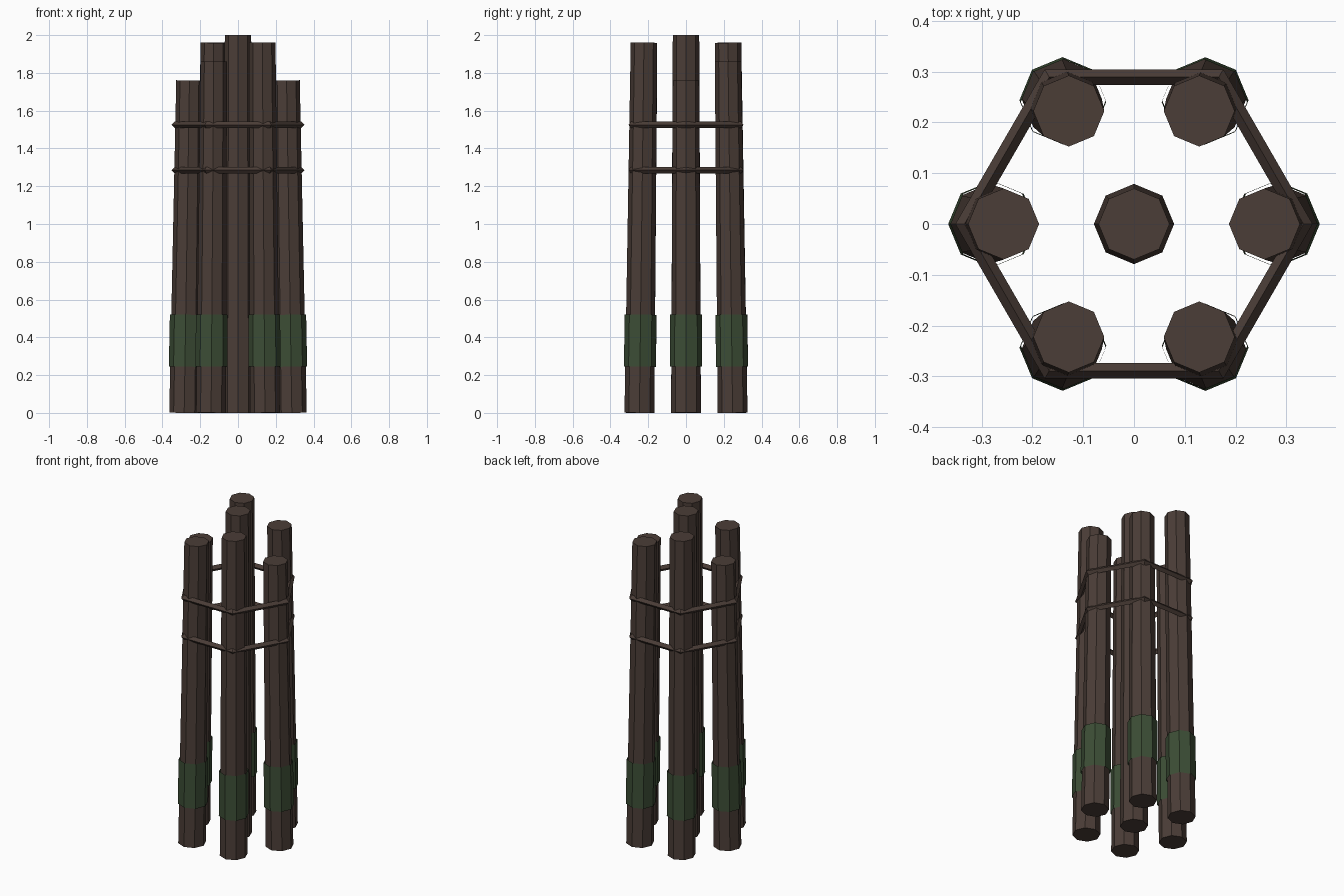
import bpy, bmesh
from math import sin, cos, pi, radians
from mathutils import Vector, Matrix

cube = bpy.data.objects.get("Cube")
if cube:
    bpy.data.objects.remove(cube, do_unlink=True)


def material(name, rgb):
    m = bpy.data.materials.new(name)
    m.use_nodes = True
    m.diffuse_color = (*rgb, 1)
    m.node_tree.nodes["Principled BSDF"].inputs["Base Color"].default_value = (*rgb, 1)
    return m


wood = material("dark_timber", (0.07, 0.047, 0.038))
weed = material("green_algae", (0.045, 0.075, 0.036))


def tube(name, start, end, r1, r2, sides, mat, caps=True):
    """Tapered prism running from start to end."""
    axis = end - start
    turn = Vector((0, 0, 1)).rotation_difference(axis).to_matrix().to_4x4()
    bm = bmesh.new()
    bmesh.ops.create_cone(bm, cap_ends=caps, segments=sides, radius1=r1, radius2=r2,
                          depth=axis.length,
                          matrix=Matrix.Translation((start + end) / 2) @ turn)
    mesh = bpy.data.meshes.new(name)
    bm.to_mesh(mesh)
    bm.free()
    mesh.materials.append(mat)
    obj = bpy.data.objects.new(name, mesh)
    bpy.context.collection.objects.link(obj)


def polar(radius, angle, z):
    return Vector((radius * cos(angle), radius * sin(angle), z))


# Upright centre pile
tube("centre_pile", Vector((0, 0, 0)), Vector((0, 0, 2)), 0.079, 0.07, 8, wood)

# Six raking piles, each with an open algae sleeve near the waterline
for i in range(6):
    a = i * pi / 3
    top = 1.76 + 0.1 * (i % 3)
    foot, head = polar(0.285, a, 0), polar(0.257, a, top)
    tube(f"outer_pile_{i + 1}", foot, head, 0.079, 0.07, 8, wood)
    tube(f"algae_band_{i + 1}", foot.lerp(head, 0.245 / top), foot.lerp(head, 0.52 / top),
         0.085, 0.084, 8, weed, caps=False)


# Hexagonal lashings with a diamond cross-section
def lashing(name, z):
    bpy.ops.mesh.primitive_torus_add(major_segments=6, minor_segments=4, major_radius=0.334,
                                     minor_radius=0.018, location=(0, 0, z))
    ring = bpy.context.object
    ring.name = name
    ring.data.materials.append(wood)
    for p in ring.data.polygons:
        p.use_smooth = False


lashing("lower_lashing", 1.285)
lashing("upper_lashing", 1.525)
